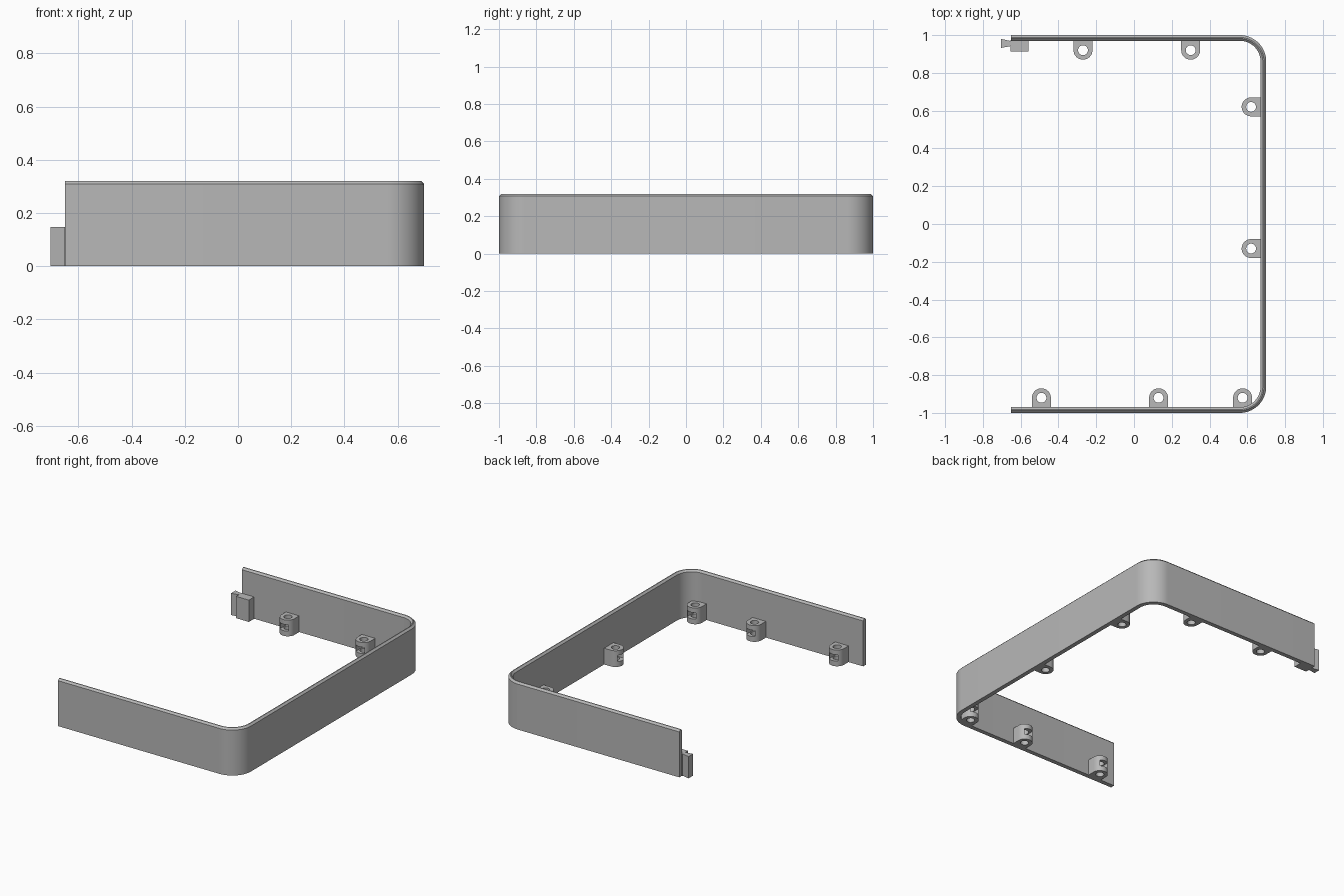
import bpy
import bmesh
from math import pi, cos, sin, radians

if "Cube" in bpy.data.objects:
    bpy.data.objects.remove(bpy.data.objects["Cube"])

# Single grey plastic
grey = bpy.data.materials.new("grey plastic")
grey.use_nodes = True
colour = (0.48, 0.48, 0.48, 1)
grey.diffuse_color = colour
grey.node_tree.nodes["Principled BSDF"].inputs["Base Color"].default_value = colour


def make_object(name, bm):
    bmesh.ops.recalc_face_normals(bm, faces=bm.faces)
    mesh = bpy.data.meshes.new(name)
    bm.to_mesh(mesh)
    bm.free()
    mesh.materials.append(grey)
    obj = bpy.data.objects.new(name, mesh)
    bpy.context.collection.objects.link(obj)
    return obj


def select(obj):
    bpy.ops.object.select_all(action='DESELECT')
    obj.select_set(True)
    bpy.context.view_layer.objects.active = obj


def smooth(obj):
    select(obj)
    bpy.ops.object.shade_smooth_by_angle(angle=radians(30))


def prism(name, outline, z0, z1):
    bm = bmesh.new()
    face = bm.faces.new([bm.verts.new((x, y, z0)) for x, y in outline])
    ext = bmesh.ops.extrude_face_region(bm, geom=[face])
    top = [v for v in ext["geom"] if isinstance(v, bmesh.types.BMVert)]
    bmesh.ops.translate(bm, verts=top, vec=(0, 0, z1 - z0))
    return make_object(name, bm)


def box(name, x0, x1, y0, y1, z0, z1):
    return prism(name, [(x0, y0), (x1, y0), (x1, y1), (x0, y1)], z0, z1)


def arc(radius, start, end, steps):
    angles = [start + (end - start) * i / steps for i in range(steps + 1)]
    return [(radius * cos(a), radius * sin(a)) for a in angles]


# Three-sided wall: chamfered section swept along a path with rounded corners
END_X, SIDE_X, HALF_Y = -0.65, 0.70, 1.0
HEIGHT, THICK, CHAMFER, RADIUS = 0.32, 0.03, 0.012, 0.14
STEPS = 18
section = [(0, 0), (0, HEIGHT - CHAMFER), (CHAMFER, HEIGHT),
           (THICK - CHAMFER, HEIGHT), (THICK, HEIGHT - CHAMFER), (THICK, 0)]


def wall_path(inset):
    cx, cy = SIDE_X - RADIUS, HALF_Y - RADIUS
    r = RADIUS - inset
    points = [(END_X, inset - HALF_Y)]
    points += [(cx + x, -cy + y) for x, y in arc(r, -pi / 2, 0, STEPS)]
    points += [(cx + x, cy + y) for x, y in arc(r, 0, pi / 2, STEPS)]
    return points + [(END_X, HALF_Y - inset)]


bm = bmesh.new()
rails = [[bm.verts.new((x, y, z)) for x, y in wall_path(inset)] for inset, z in section]
for a, b in zip(rails, rails[1:] + rails[:1]):
    for i in range(len(a) - 1):
        bm.faces.new((a[i], a[i + 1], b[i + 1], b[i]))
for end in (0, -1):
    bm.faces.new([rail[end] for rail in rails])
smooth(make_object("wall", bm))

# Screw lug: rounded block with a vertical hole and a nut slot in its front
LUG_R, LUG_H = 0.05, 0.11
lug = prism("screw_lug", arc(LUG_R, pi, 2 * pi, 24) + [(LUG_R, 0.055), (-LUG_R, 0.055)], 0, LUG_H)
hole = prism("hole_cutter", arc(0.026, 0, 2 * pi, 32)[:-1], -0.05, 0.2)
slot = box("slot_cutter", -0.032, 0.032, -0.08, 0.032, 0.035, 0.078)
for cutter in (hole, slot):
    cutter.hide_render = True
    select(lug)
    mod = lug.modifiers.new("cut", 'BOOLEAN')
    mod.operation, mod.solver, mod.object = 'DIFFERENCE', 'EXACT', cutter
    bpy.ops.object.modifier_apply(modifier=mod.name)
    bpy.data.objects.remove(cutter)
smooth(lug)

# Lugs along the back, side and front walls, each facing inward
places = [(x, 0.92, 0) for x in (-0.27, 0.30)]
places += [(0.62, y, -pi / 2) for y in (0.62, -0.13)]
places += [(x, -0.92, pi) for x in (-0.49, 0.13, 0.575)]
for i, (x, y, turn) in enumerate(places):
    item = lug if i == 0 else lug.copy()
    if i:
        bpy.context.collection.objects.link(item)
    item.name = f"screw_lug_{i + 1}"
    item.location = (x, y, 0)
    item.rotation_euler.z = turn

# Joining clip at the open end: block and flared tongue
box("clip_block", -0.653, -0.558, 0.913, 0.975, 0, 0.148)
prism("clip_tongue", [(-0.705, 0.932), (-0.65, 0.942), (-0.65, 0.968), (-0.705, 0.98)], 0, 0.148)
